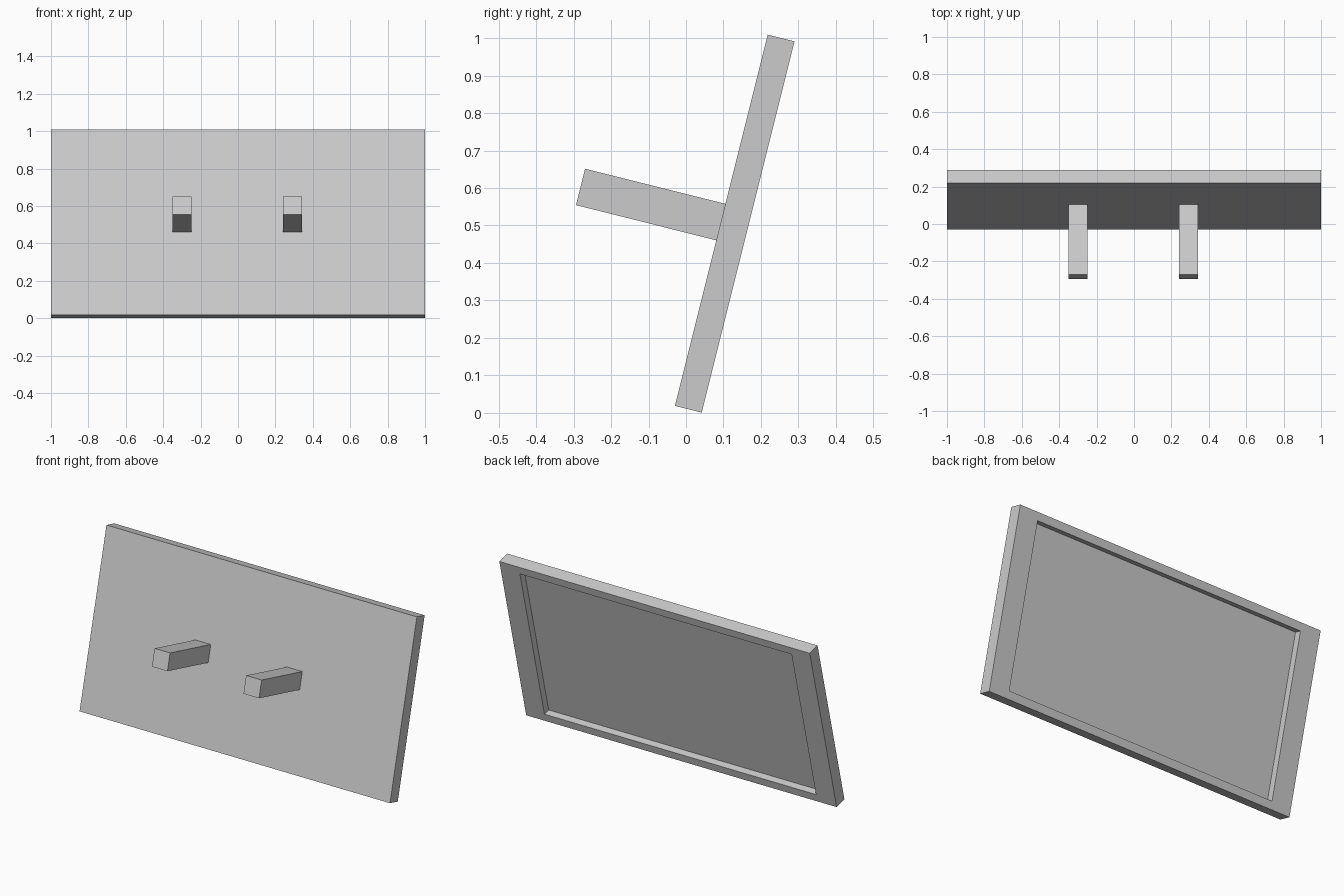
import bpy, bmesh, math
from mathutils import Matrix, Vector

if "Cube" in bpy.data.objects:
    bpy.data.objects.remove(bpy.data.objects["Cube"])

W, T, H = 2.0, 0.074, 1.021          # panel width, thickness, height
BORDER_X, BORDER_Z, DEPTH = 0.125, 0.064, 0.04
TILT = Matrix.Translation((0, 0.13, 0.505)) @ Matrix.Rotation(math.radians(-14.04), 4, 'X')


def box(name, centre, size):
    """Box in the panel's own frame, leaned back by TILT; returns object and bmesh."""
    bm = bmesh.new()
    bmesh.ops.create_cube(bm, size=1)
    bmesh.ops.scale(bm, vec=size, verts=bm.verts)
    bmesh.ops.translate(bm, vec=centre, verts=bm.verts)
    ob = bpy.data.objects.new(name, bpy.data.meshes.new(name))
    ob.matrix_world = TILT
    bpy.context.collection.objects.link(ob)
    return ob, bm


# Panel with a shallow rectangular recess in the back
panel, bm = box("panel", (0, 0, 0), (W, T, H))
bm.normal_update()
back = max(bm.faces, key=lambda f: f.calc_center_median().y)
bmesh.ops.inset_individual(bm, faces=[back], thickness=BORDER_Z)
for v in back.verts:
    v.co.x = math.copysign(W / 2 - BORDER_X, v.co.x)
floor = bmesh.ops.extrude_discrete_faces(bm, faces=[back])["faces"][0]
bmesh.ops.translate(bm, vec=Vector((0, -DEPTH, 0)), verts=floor.verts)
bmesh.ops.recalc_face_normals(bm, faces=bm.faces)
bm.to_mesh(panel.data)
bm.free()

# Two square pegs standing off the front face
PEG = 0.386
for name, x in (("left_peg", -0.299), ("right_peg", 0.291)):
    peg, bm = box(name, (x, -T / 2 - PEG / 2, -0.005), (0.1, PEG, 0.1))
    bm.to_mesh(peg.data)
    bm.free()
